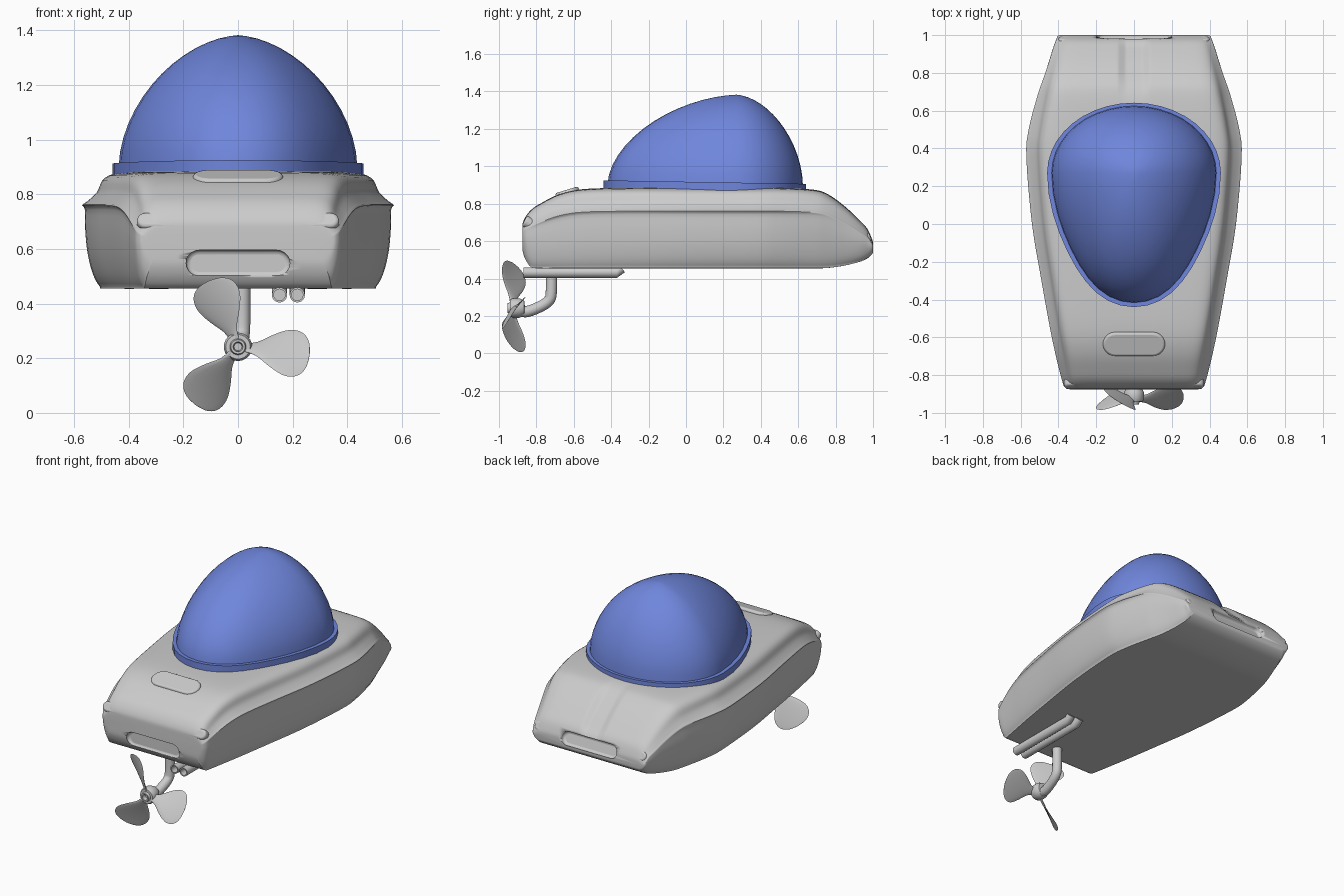
import bpy, bmesh
from math import sin, cos, pi, radians
from mathutils import Vector, Matrix

if "Cube" in bpy.data.objects:
    bpy.data.objects.remove(bpy.data.objects["Cube"])

C = bpy.context


def make(name, verts, faces, mat=None, angle=35):
    me = bpy.data.meshes.new(name)
    me.from_pydata([tuple(v) for v in verts], [], faces)
    bm = bmesh.new()
    bm.from_mesh(me)
    bmesh.ops.remove_doubles(bm, verts=bm.verts, dist=1e-5)
    bmesh.ops.recalc_face_normals(bm, faces=bm.faces)
    bm.to_mesh(me)
    bm.free()
    ob = bpy.data.objects.new(name, me)
    C.collection.objects.link(ob)
    if mat:
        me.materials.append(mat)
    bpy.ops.object.select_all(action='DESELECT')
    ob.select_set(True)
    C.view_layer.objects.active = ob
    bpy.ops.object.shade_smooth_by_angle(angle=radians(angle))
    return ob


def loft(name, rings, caps=True, closed=False, **kw):
    n = len(rings[0])
    verts = [v for r in rings for v in r]
    m = len(rings)
    faces = [(i * n + j, i * n + (j + 1) % n, (i + 1) % m * n + (j + 1) % n, (i + 1) % m * n + j)
             for i in range(m if closed else m - 1) for j in range(n)]
    if caps and not closed:
        faces += [tuple(range(n)), tuple(range((m - 1) * n, m * n))]
    return make(name, verts, faces, **kw)


def spline(keys, k):
    # Catmull-Rom through tuples
    pts = [Vector(p) for p in keys]
    out = []
    for i in range(len(pts) - 1):
        a, b, c, d = pts[max(i - 1, 0)], pts[i], pts[i + 1], pts[min(i + 2, len(pts) - 1)]
        for s in range(k):
            t = s / k
            out.append(0.5 * (2 * b + (c - a) * t + (2 * a - 5 * b + 4 * c - d) * t * t
                              + (3 * b - a - 3 * c + d) * t ** 3))
    return out + [pts[-1]]


def pill(name, w, h, d, loc, tilt, bevel=0.012):
    # stadium-shaped pad whose face points to -y before tilting
    r, n = h / 2, 10
    out = [((w / 2 - r) * s + r * cos(a), r * sin(a)) for s, a0 in ((1, -pi / 2), (-1, pi / 2))
           for a in [a0 + pi * i / n for i in range(n + 1)]]
    ob = loft(name, [[(x, y, z) for x, z in out] for y in (-d / 2, d / 2)])
    ob.location = loc
    ob.rotation_euler.x = radians(tilt)
    if bevel:
        m = ob.modifiers.new('round', 'BEVEL')
        m.width, m.segments = bevel, 3
    return ob


def tube(name, path, r, n=16, hole=0):
    rings = []
    pts = [Vector(p) for p in path]
    for i, p in enumerate(pts):
        t = (pts[min(i + 1, len(pts) - 1)] - pts[max(i - 1, 0)]).normalized()
        s = Vector((1, 0, 0))
        u = t.cross(s)
        rings.append([p + r * (s * cos(2 * pi * j / n) + u * sin(2 * pi * j / n)) for j in range(n)])
    if hole:
        f = [pts[0] + (v - pts[0]) * 0.75 for v in rings[0]]
        rings = [[v + Vector((0, hole, 0)) for v in f], f] + rings
    return loft(name, rings)


# Hull: cross-sections lofted along y (y, half width, bottom, top, lip amount)
stations = spline([
    (-.875, .345, .58, .67, 0), (-.872, .362, .54, .70, 0), (-.855, .378, .495, .735, .1),
    (-.825, .387, .46, .77, .3), (-.78, .397, .455, .80, .6), (-.68, .418, .455, .85, 1),
    (-.55, .445, .455, .878, 1), (-.3, .49, .455, .885, 1), (0, .54, .455, .885, 1),
    (.35, .57, .455, .885, 1), (.5, .558, .455, .885, 1), (.68, .515, .455, .875, .6),
    (.76, .49, .457, .85, .3), (.85, .46, .47, .785, .1), (.93, .435, .49, .71, 0),
    (.97, .42, .508, .665, 0), (.995, .41, .53, .61, 0), (1.0, .395, .545, .585, 0)], 4)
# half profile: (x with lip, x without lip, height), both as fractions
section = spline([
    (0, 0, 0), (.5, .5, 0), (.85, .85, 0), (.885, .885, .015), (.93, .93, .12), (.965, .965, .3),
    (.98, .985, .5), (.982, .985, .67), (1.0, .98, .71), (.97, .965, .74), (.905, .93, .82),
    (.87, .88, .92), (.8, .8, .975), (.65, .65, .995), (.3, .3, 1), (.2, .2, 1),
    (.15, .15, 1), (.1, .1, 1), (.04, .04, 1), (0, 0, 1)], 3)
rings = []
for y, w, b, t, lip in stations:
    lip = min(max(lip, 0), 1)
    half = []
    for lx, px, h in section:
        x = w * (px + (lx - px) * lip)
        z = b + (t - b) * h
        if h > .9 and y > .66:      # channel in the rear slope
            k = min((y - .66) / .15, 1) * min(max((1.0 - y) / .06, 0), 1)
            z -= .022 * k * min(max((.085 - x) / .04, 0), 1)
        half.append((x, y, z))
    rings.append(half + [(-x, y, z) for x, y, z in half[-2:0:-1]])
hull = loft('hull', rings, angle=40)

# Recessed front mouth and rear intake
for nm, w, h, loc, tilt in (('mouth_cutter', .38, .095, (0, -.885, .548), 0),
                            ('intake_cutter', .40, .085, (0, 1.0, .60), -160)):
    cut = pill(nm, w, h, .07, loc, tilt, .015)
    cut.hide_render = True
    cut.display_type = 'WIRE'
    m = hull.modifiers.new(nm, 'BOOLEAN')
    m.operation, m.object, m.solver = 'DIFFERENCE', cut, 'EXACT'

# Lights and deck scoop
for side, s in (('right', 1), ('left', -1)):
    pill('front_light_' + side, .17, .062, .05, (s * .285, -.842, .697), -28)
    pill('rear_light_' + side, .17, .062, .05, (s * .315, .964, .612), -155)
pill('deck_scoop', .33, .13, .05, (0, -.632, .850), -73)

# Canopy and rim
blue = bpy.data.materials.new('canopy_blue')
blue.diffuse_color = (.16, .24, .72, 1)
blue.use_nodes = True
blue.node_tree.nodes["Principled BSDF"].inputs["Base Color"].default_value = blue.diffuse_color


def egg(rx, front, back, z0, z1, n=40):
    out = []
    for i in range(n):
        a = 2 * pi * i / n
        f = front if sin(a) < 0 else back
        y = .27 + f * sin(a)
        taper = 1 - .06 * sin(2 * a) ** 2 if sin(a) < 0 else 1
        u = (y + .44) / 1.08
        out.append((rx * cos(a) * taper, y, z0 + (z1 - z0) * u))
    return out


dome = []
N = 14
for i in range(N):
    h = sin(pi / 2 * i / N)
    r = (1 - h ** 1.8) ** .58
    z = .9 + .482 * h
    dome.append(egg(.437 * r, .69 * r, .355 * r, z, z))
dome.append([(0, .27, 1.383)] * 40)
loft('canopy', dome, caps=False, mat=blue, angle=60)
loft('canopy_rim', [egg(.46, .71, .372, .868, .868), egg(.46, .71, .372, .925, .906),
                    egg(.433, .685, .35, .925, .906), egg(.433, .685, .35, .868, .868)],
     closed=True, mat=blue)

# Exhaust pipes
for i, x in enumerate((.152, .217)):
    tube('exhaust_pipe_%d' % (i + 1), [(x, -.87, .432), (x, -.37, .432), (x, -.345, .455)],
         .028, hole=.05)

# Propeller strut and hub
tube('strut', spline([(.015, -.72, .48), (.015, -.72, .33), (.012, -.735, .28),
                      (.005, -.79, .245), (0, -.86, .222), (0, -.90, .24)], 4), .03)
hub_prof = [(0, -.93), (.014, -.93), (.018, -.955), (.026, -.955), (.03, -.94), (.045, -.94),
            (.052, -.925), (.052, -.89), (.04, -.865), (0, -.86)]
hz = .242
loft('propeller_hub', [[(r * cos(2 * pi * j / 24), y, hz + r * sin(2 * pi * j / 24))
                        for j in range(24)] for r, y in hub_prof], caps=False)

# Three pitched blades: (radius, half chord)
outline = spline([(.03, .022), (.07, .036), (.12, .075), (.17, .103), (.21, .104),
                  (.24, .085), (.258, .05), (.264, .004)], 3)
for k in range(3):
    rot = Matrix.Rotation(radians(-(114 + 120 * k)), 3, 'Y')
    secs = []
    for r, c in outline:
        pitch = radians(48 - 60 * r)
        th = .009 * (1 - r / .3)
        ring = []
        for j in range(16):
            a = 2 * pi * j / 16
            u = c * cos(a)
            v = th * sin(a) + .5 * u * u
            # local x runs outward, chord in z, clockwise edge leads to -y
            p = Vector((r, u * sin(pitch) + v * cos(pitch), u * cos(pitch) - v * sin(pitch)))
            ring.append(rot @ p + Vector((0, -.925, hz)))
        secs.append(ring)
    loft('propeller_blade_%d' % (k + 1), secs, angle=60)
